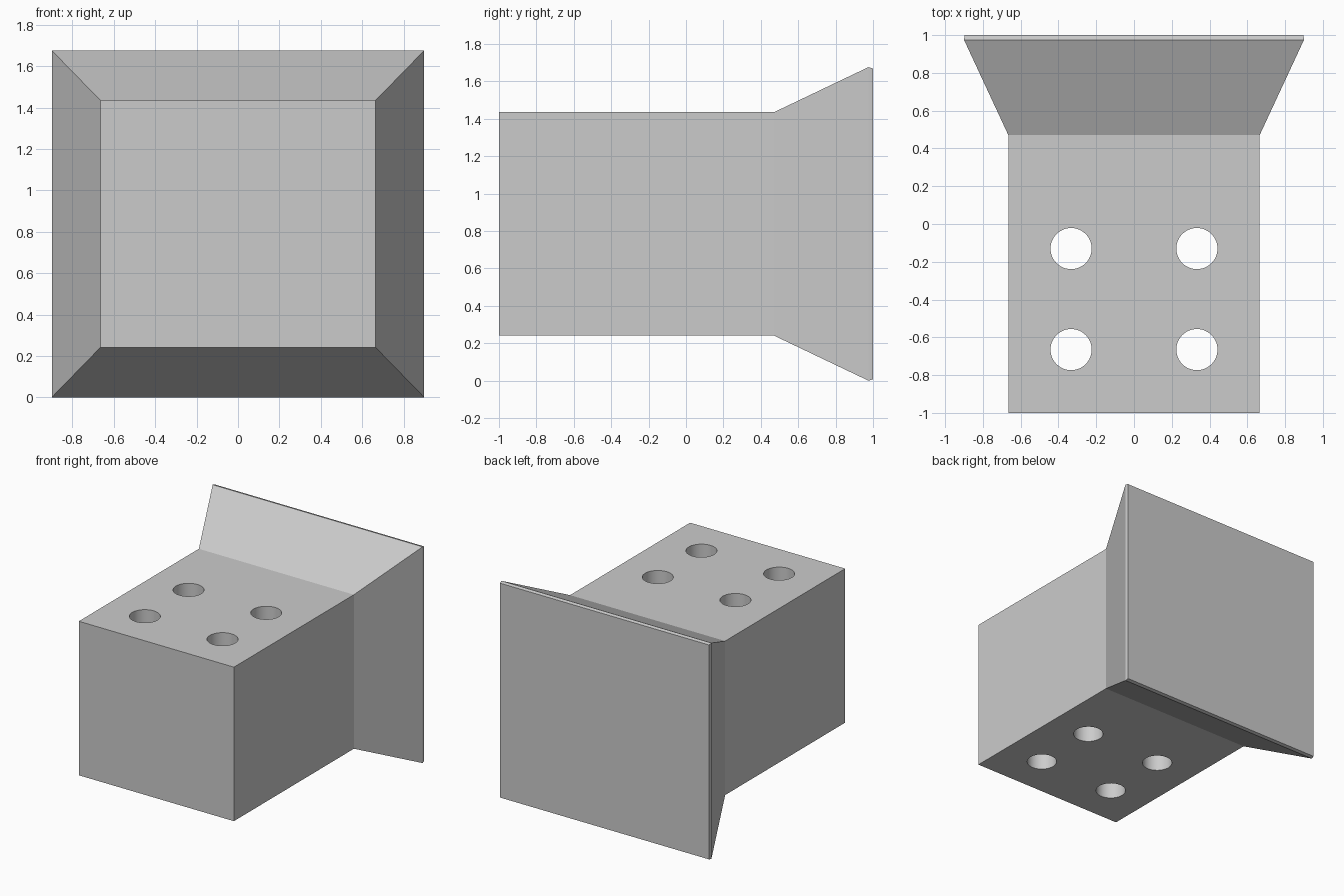
import bpy, bmesh

cube = bpy.data.objects.get("Cube")
if cube:
    bpy.data.objects.remove(cube, do_unlink=True)

grey = bpy.data.materials.new("plain_grey")
grey.use_nodes = True
colour = (0.6, 0.6, 0.6, 1)
grey.diffuse_color = colour
grey.node_tree.nodes["Principled BSDF"].inputs["Base Color"].default_value = colour

MID_Z = 0.838
# Rectangular sections from front to back: y, half width, half height
SECTIONS = [(-1, 0.665, 0.597), (0.47, 0.665, 0.597),
            (0.975, 0.9, 0.838), (1, 0.897, 0.831)]

# Block with a flared, slightly bevelled back plate
bm = bmesh.new()
rings = [[bm.verts.new((sx * w, y, MID_Z + sz * h))
          for sx, sz in ((-1, -1), (1, -1), (1, 1), (-1, 1))]
         for y, w, h in SECTIONS]
for a, b in zip(rings, rings[1:]):
    for i in range(4):
        j = (i + 1) % 4
        bm.faces.new((a[i], a[j], b[j], b[i]))
bm.faces.new(rings[0])
bm.faces.new(rings[-1])
bmesh.ops.recalc_face_normals(bm, faces=bm.faces)
mesh = bpy.data.meshes.new("flared_block")
bm.to_mesh(mesh)
bm.free()
block = bpy.data.objects.new("flared_block", mesh)
bpy.context.collection.objects.link(block)
mesh.materials.append(grey)

# Four vertical holes drilled right through
cutters = []
for x in (-0.333, 0.333):
    for y in (-0.13, -0.665):
        bpy.ops.mesh.primitive_cylinder_add(vertices=48, radius=0.109, depth=2,
                                            location=(x, y, MID_Z))
        cutter = bpy.context.object
        cutter.name = "hole_cutter"
        cutter.data.materials.append(grey)
        cutter.hide_render = True
        cut = block.modifiers.new("hole", 'BOOLEAN')
        cut.operation = 'DIFFERENCE'
        cut.solver = 'EXACT'
        cut.object = cutter
        cutters.append(cutter)

# Apply the holes, then remove the cutters
bpy.ops.object.select_all(action='DESELECT')
bpy.context.view_layer.objects.active = block
block.select_set(True)
for mod in list(block.modifiers):
    bpy.ops.object.modifier_apply(modifier=mod.name)
for cutter in cutters:
    bpy.data.objects.remove(cutter, do_unlink=True)
bpy.ops.object.shade_smooth_by_angle(angle=0.2)
